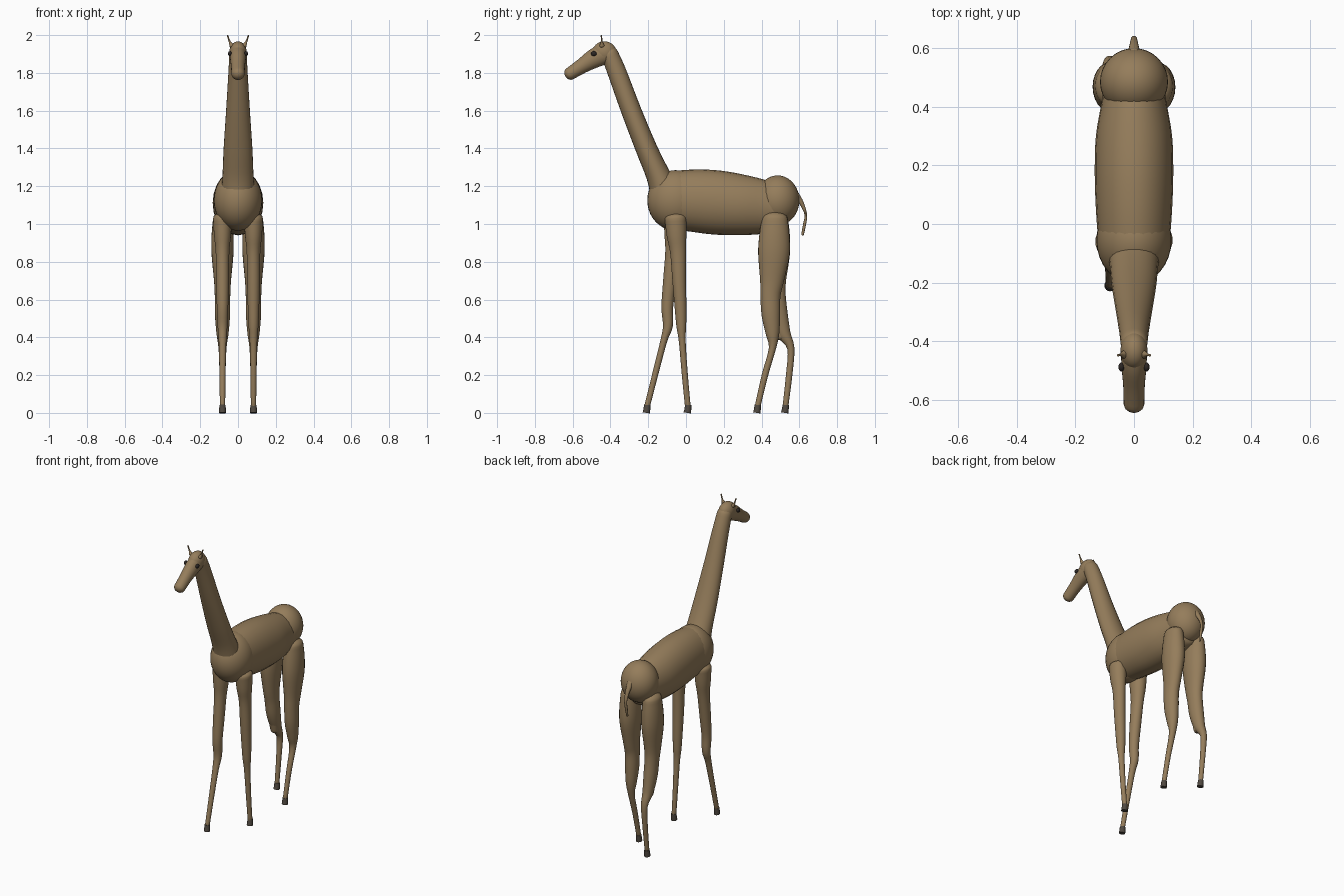
import bpy
import math
from mathutils import Vector

if "Cube" in bpy.data.objects:
    bpy.data.objects.remove(bpy.data.objects["Cube"], do_unlink=True)


def make_material(name, colour):
    mat = bpy.data.materials.new(name)
    mat.use_nodes = True
    mat.diffuse_color = (*colour, 1)
    shader = next(n for n in mat.node_tree.nodes if n.type == "BSDF_PRINCIPLED")
    shader.inputs["Base Color"].default_value = (*colour, 1)
    shader.inputs["Roughness"].default_value = 0.8
    return mat


hide = make_material("tan hide", (0.30, 0.205, 0.105))
horn = make_material("hoof grey", (0.08, 0.066, 0.052))
black = make_material("eye black", (0.025, 0.02, 0.018))


def finish(obj, name, mat):
    obj.name = name
    obj.data.name = name
    obj.data.materials.append(mat)
    bpy.ops.object.select_all(action="DESELECT")
    obj.select_set(True)
    bpy.context.view_layer.objects.active = obj
    bpy.ops.object.shade_smooth_by_angle(angle=math.radians(40))
    return obj


def ellipsoid(name, centre, radii, mat=hide):
    bpy.ops.mesh.primitive_uv_sphere_add(segments=32, ring_count=20, location=centre)
    obj = bpy.context.object
    for v in obj.data.vertices:
        v.co = Vector(a * b for a, b in zip(v.co, radii))
    return finish(obj, name, mat)


def spline(a, b, c, d, t):
    """Catmull-Rom step between b and c."""
    return 0.5 * (2 * b + (c - a) * t + (2 * a - 5 * b + 4 * c - d) * t * t
                  + (3 * b - a - 3 * c + d) * t ** 3)


def tube(name, stations, mat=hide, sides=24, steps=4, dome=0.8):
    """Elliptical limb through stations of (x, y, z, half width, half depth)."""
    pts = [(Vector(s[:3]), Vector(s[3:])) for s in stations]
    rings = []
    for i in range(len(pts) - 1):
        quad = [pts[max(i - 1, 0)], pts[i], pts[i + 1], pts[min(i + 2, len(pts) - 1)]]
        for k in range(steps):
            rings.append(tuple(spline(*[q[j] for q in quad], k / steps) for j in (0, 1)))
    rings.append(pts[-1])
    # Round off both ends
    if dome:
        for end, inner in ((0, 1), (-1, -2)):
            c, r = rings[end]
            out = (c - rings[inner][0]).normalized()
            cap = [(c + out * r.y * dome * math.sin(a), r * math.cos(a))
                   for a in (math.radians(d) for d in (25, 50, 70, 85))]
            rings = rings + cap if end else cap[::-1] + rings
    verts, faces = [], []
    for i, (c, r) in enumerate(rings):
        along = (rings[min(i + 1, len(rings) - 1)][0] - rings[max(i - 1, 0)][0]).normalized()
        side = Vector((1, 0, 0))
        side = (side - along * side.dot(along)).normalized()
        deep = along.cross(side)
        for s in range(sides):
            a = math.tau * s / sides
            verts.append(c + side * r.x * math.cos(a) + deep * r.y * math.sin(a))
    for i in range(len(rings) - 1):
        for s in range(sides):
            n = (s + 1) % sides
            faces.append((i * sides + s, i * sides + n, (i + 1) * sides + n, (i + 1) * sides + s))
    faces.append(tuple(reversed(range(sides))))
    faces.append(tuple(range(len(verts) - sides, len(verts))))
    mesh = bpy.data.meshes.new(name)
    mesh.from_pydata(verts, [], faces)
    mesh.update()
    obj = bpy.data.objects.new(name, mesh)
    bpy.context.collection.objects.link(obj)
    return finish(obj, name, mat)


# Trunk
ellipsoid("chest", (0, -0.055, 1.125), (0.128, 0.15, 0.16))
ellipsoid("rump", (0, 0.485, 1.125), (0.116, 0.115, 0.132))
tube("torso", [(0, -0.06, 1.127, 0.122, 0.155), (0, 0.05, 1.123, 0.13, 0.166),
               (0, 0.17, 1.113, 0.134, 0.17), (0, 0.3, 1.1, 0.13, 0.16),
               (0, 0.42, 1.09, 0.11, 0.141), (0, 0.5, 1.09, 0.1, 0.115)], dome=0.2)

# Neck and head
tube("neck", [(0, -0.11, 1.17, 0.088, 0.082), (0, -0.148, 1.26, 0.082, 0.064),
              (0, -0.21, 1.4, 0.076, 0.057), (0, -0.29, 1.6, 0.063, 0.053),
              (0, -0.364, 1.8, 0.051, 0.05), (0, -0.405, 1.9, 0.046, 0.046)])
ellipsoid("cranium", (0, -0.432, 1.908), (0.046, 0.064, 0.059))
tube("muzzle", [(0, -0.42, 1.905, 0.044, 0.055), (0, -0.48, 1.88, 0.043, 0.052),
                (0, -0.55, 1.837, 0.037, 0.04), (0, -0.615, 1.795, 0.035, 0.034)])

# Tail
tube("tail", [(0, 0.58, 1.15, 0.022, 0.022), (0, 0.612, 1.11, 0.015, 0.012),
              (0, 0.634, 1.05, 0.01, 0.007), (0, 0.628, 1.0, 0.009, 0.008),
              (0, 0.617, 0.945, 0.006, 0.007)], sides=12)

# Legs share heights and widths; each has its own sideways stance
front_z = (1.03, 0.94, 0.85, 0.7, 0.56, 0.46, 0.38, 0.2, 0.03)
front_width = (0.05, 0.045, 0.036, 0.034, 0.03, 0.026, 0.02, 0.016, 0.014)
front_depth = (0.058, 0.052, 0.042, 0.036, 0.031, 0.026, 0.018, 0.016, 0.015)
hind_z = (1.03, 0.94, 0.84, 0.7, 0.62, 0.52, 0.42, 0.34, 0.2, 0.03)
hind_width = (0.05, 0.058, 0.058, 0.045, 0.041, 0.04, 0.032, 0.021, 0.016, 0.014)
hind_depth = (0.068, 0.08, 0.083, 0.063, 0.053, 0.049, 0.036, 0.019, 0.017, 0.015)
front = (front_z, front_width, front_depth)
hind = (hind_z, hind_width, hind_depth)
stances = {
    "front_left": (1, front, (-0.055, -0.05, -0.042, -0.036, -0.029, -0.025, -0.02, -0.006, 0.01)),
    "front_right": (-1, front, (-0.06, -0.062, -0.068, -0.085, -0.099, -0.096, -0.118, -0.164, -0.207)),
    "hind_left": (1, hind, (0.47, 0.468, 0.465, 0.455, 0.447, 0.449, 0.458, 0.457, 0.418, 0.378)),
    "hind_right": (-1, hind, (0.472, 0.47, 0.467, 0.467, 0.475, 0.49, 0.518, 0.555, 0.546, 0.526)),
}
for name, (side, (heights, widths, depths), ys) in stances.items():
    tube(name + "_leg", [(side * 0.082, y, z, w, d)
                         for y, z, w, d in zip(ys, heights, widths, depths)], dome=0.5)
    foot = ys[-1]
    tube(name + "_hoof", [(side * 0.082, foot + 0.002, 0.042, 0.016, 0.017),
                          (side * 0.082, foot, 0.02, 0.018, 0.018),
                          (side * 0.082, foot - 0.003, 0, 0.019, 0.02)], horn, 16, 2, 0)

# Hanging calf muscle on the bent hind leg
tube("hind_right_calf", [(-0.082, 0.485, 0.56, 0.038, 0.042),
                         (-0.082, 0.495, 0.48, 0.034, 0.036),
                         (-0.082, 0.502, 0.405, 0.025, 0.026)])

# Paired features of the head
for word, side in (("left", 1), ("right", -1)):
    ellipsoid(word + "_eye", (side * 0.043, -0.488, 1.902), (0.01, 0.015, 0.013), black)
    tube(word + "_horn", [(side * 0.034, -0.445, 1.945, 0.012, 0.014),
                          (side * 0.045, -0.446, 1.967, 0.005, 0.005),
                          (side * 0.055, -0.448, 1.997, 0.004, 0.004)], hide, 10)
